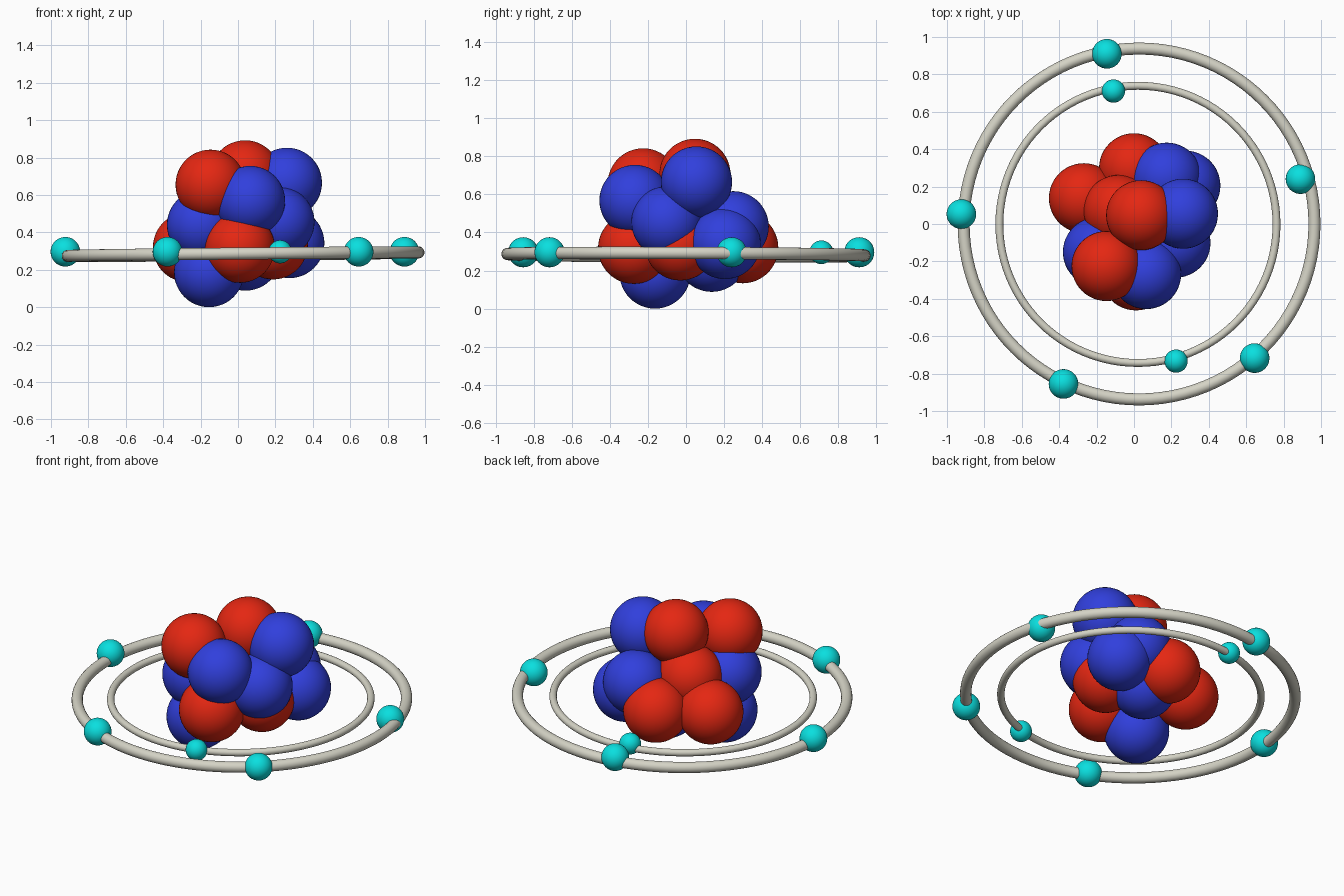
import bpy
from math import atan
from mathutils import Vector

cube = bpy.data.objects.get("Cube")
if cube:
    bpy.data.objects.remove(cube, do_unlink=True)


def material(name, rgb):
    mat = bpy.data.materials.new(name)
    mat.use_nodes = True
    mat.diffuse_color = (*rgb, 1)
    mat.node_tree.nodes["Principled BSDF"].inputs["Base Color"].default_value = (*rgb, 1)
    return mat


RED = material("red", (0.78, 0.02, 0.006))
BLUE = material("blue", (0.03, 0.05, 0.72))
CYAN = material("cyan", (0.003, 0.74, 0.74))
GREY = material("warm grey", (0.66, 0.65, 0.56))


def finish(name, mat):
    obj = bpy.context.object
    obj.name = name
    obj.data.materials.append(mat)
    bpy.ops.object.shade_smooth()
    return obj


def ball(name, center, radius, mat):
    bpy.ops.mesh.primitive_uv_sphere_add(segments=48, ring_count=24, radius=radius, location=center)
    return finish(name, mat)


def ring(name, center, radius, tube):
    bpy.ops.mesh.primitive_torus_add(
        location=center, major_radius=radius, minor_radius=tube,
        major_segments=96, minor_segments=20,
        rotation=(atan(-0.004), atan(-0.01), 0))
    return finish(name, GREY)


# Core: overlapping balls of two kinds
protons = [
    (-0.147, -0.225, 0.655), (0.038, 0.047, 0.705), (0.01, -0.275, 0.317),
    (-0.268, 0.138, 0.32), (0.0, 0.298, 0.32), (0.187, -0.03, 0.335),
    (-0.083, 0.075, 0.47),
]
neutrons = [
    (0.262, 0.055, 0.665), (0.065, -0.268, 0.568), (-0.155, -0.163, 0.187),
    (-0.193, -0.15, 0.44), (0.275, 0.205, 0.342), (0.175, 0.248, 0.43),
    (0.222, -0.1, 0.455), (0.04, 0.135, 0.275),
]
for label, centers, mat in (("proton", protons, RED), ("neutron", neutrons, BLUE)):
    for i, center in enumerate(centers, 1):
        ball(f"{label}_{i}", center, 0.187, mat)

# Orbit rings, very slightly tilted
ring("outer_ring", (0.027, 0, 0.283), 0.938, 0.032)
ring("inner_ring", (0.021, -0.002, 0.283), 0.741, 0.021)

# Electrons sitting on the rings
outer = [(-0.145, 0.91), (0.89, 0.24), (0.645, -0.717), (-0.377, -0.855), (-0.923, 0.053)]
inner = [(-0.11, 0.711), (0.225, -0.733)]
for label, spots, radius in (("outer", outer, 0.079), ("inner", inner, 0.062)):
    for i, spot in enumerate(spots, 1):
        ball(f"{label}_electron_{i}", Vector((*spot, 0.296)), radius, CYAN)
